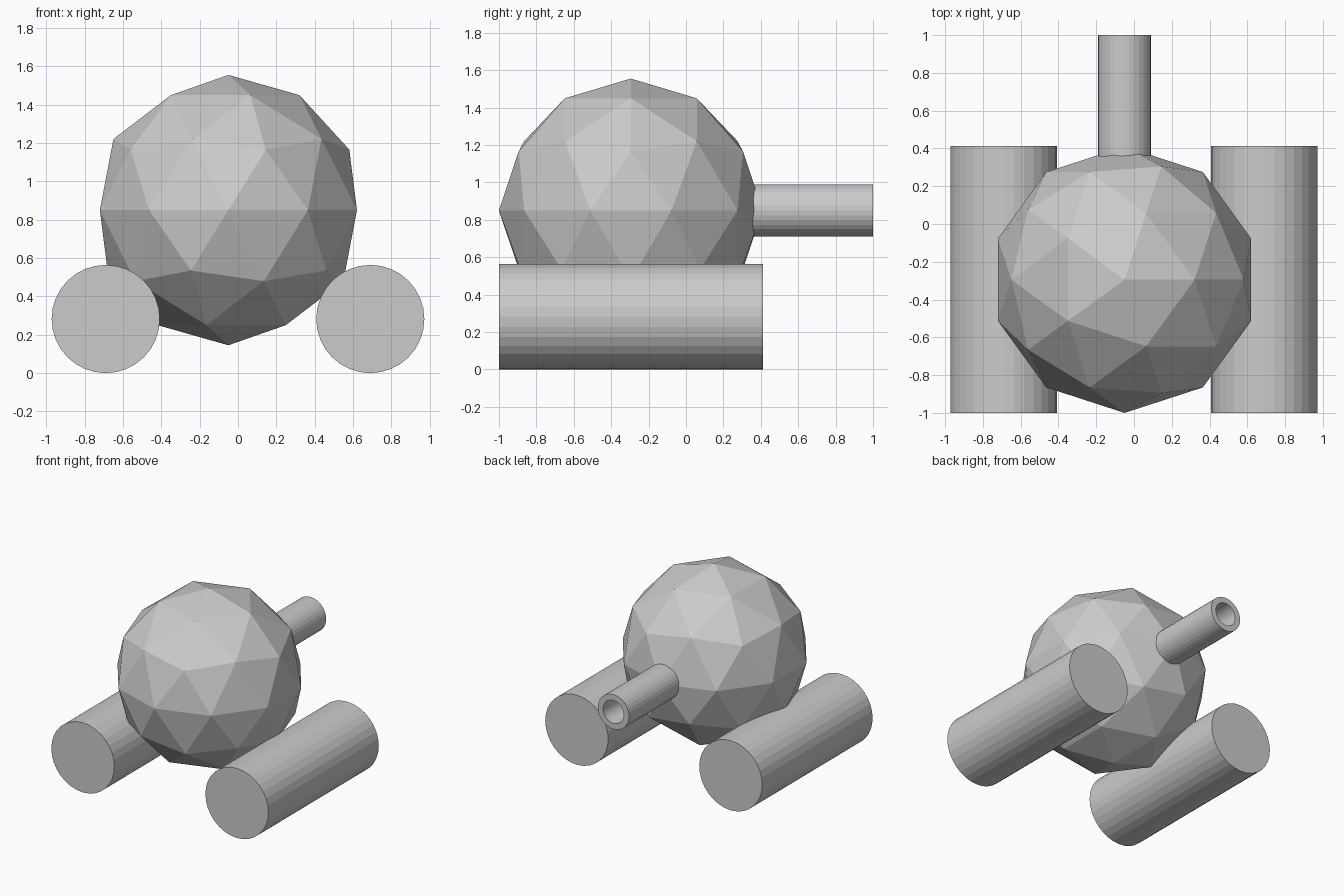
import bpy
from math import pi

if "Cube" in bpy.data.objects:
    bpy.data.objects.remove(bpy.data.objects["Cube"])

R = 0.705                 # body radius
BODY = (-0.05, -0.295, 0.85)


def rod(name, radius, x, z, y0, y1, fill='NGON'):
    """Flat-shaded 32-sided cylinder lying along y."""
    bpy.ops.mesh.primitive_cylinder_add(
        vertices=32, radius=radius, depth=y1 - y0, end_fill_type=fill,
        location=(x, (y0 + y1) / 2, z), rotation=(pi / 2, 0, 0))
    ob = bpy.context.object
    ob.name = name
    return ob


# Faceted ball body
bpy.ops.mesh.primitive_ico_sphere_add(subdivisions=2, radius=R, location=BODY)
bpy.context.object.name = "body"

# Side rollers
for side, label in ((-1, "left"), (1, "right")):
    rod(label + "_roller", 0.282, side * 0.69, 0.282, -1.0, 0.413)

# Hollow barrel running out of the back of the body
barrel = rod("barrel", 0.14, BODY[0], BODY[2], 0.3, 1.0, 'NOTHING')
wall = barrel.modifiers.new("wall", 'SOLIDIFY')
wall.thickness = 0.047
wall.offset = -1
